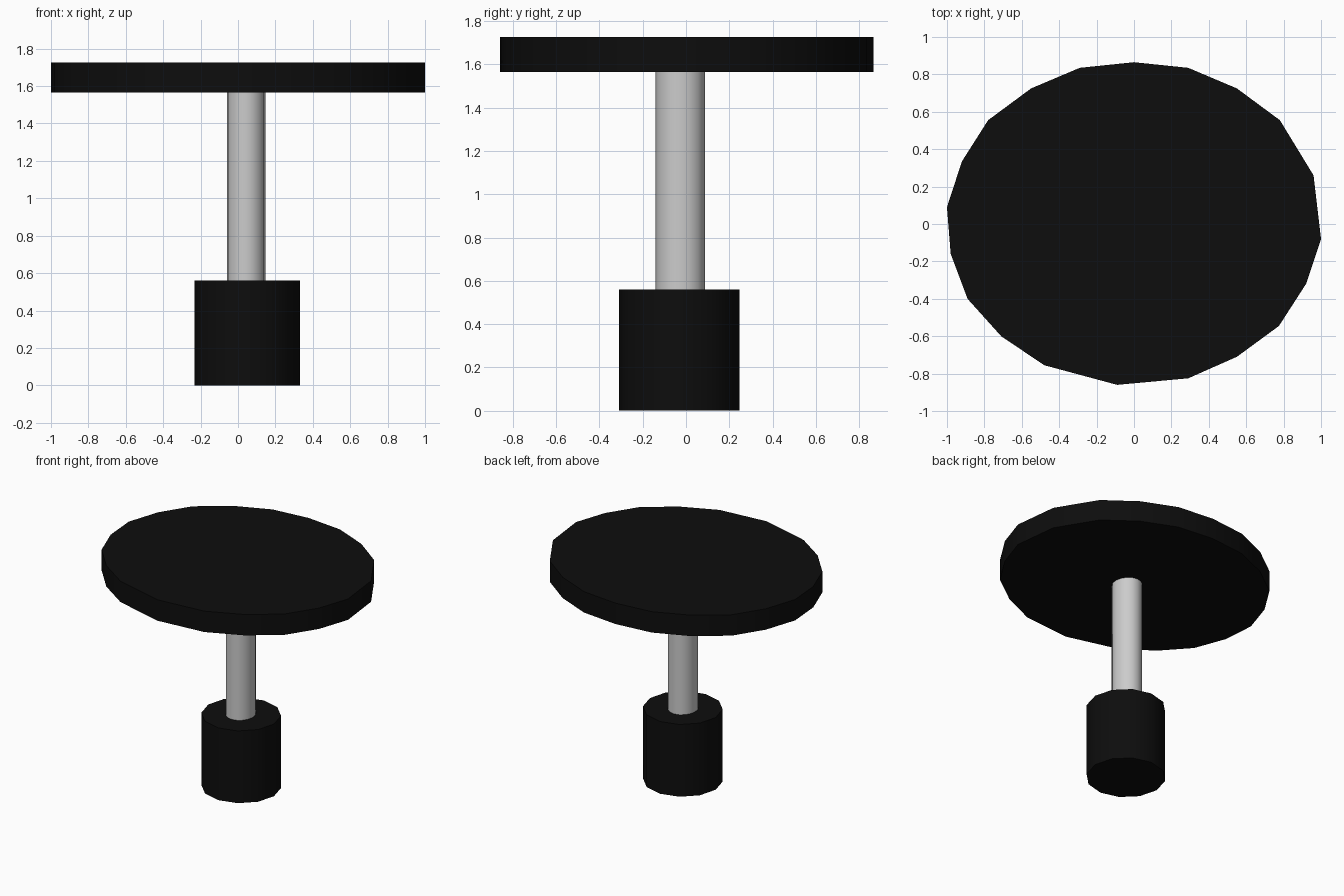
import bpy, bmesh
from math import cos, sin, pi, radians

if "Cube" in bpy.data.objects:
    bpy.data.objects.remove(bpy.data.objects["Cube"])


def ring(cx, cy, rx, ry, n):
    return [(cx + rx * cos(2 * pi * i / n), cy + ry * sin(2 * pi * i / n)) for i in range(n)]


def extrude_outline(name, outline, z0, z1, mat=None):
    """Closed prism from a counter-clockwise outline, smooth round the rim."""
    bm = bmesh.new()
    low = [bm.verts.new((x, y, z0)) for x, y in outline]
    high = [bm.verts.new((x, y, z1)) for x, y in outline]
    bm.faces.new(high)
    bm.faces.new(low[::-1])
    for i in range(len(outline)):
        j = (i + 1) % len(outline)
        bm.faces.new((low[i], low[j], high[j], high[i]))
    mesh = bpy.data.meshes.new(name)
    bm.to_mesh(mesh)
    bm.free()
    obj = bpy.data.objects.new(name, mesh)
    bpy.context.collection.objects.link(obj)
    if mat:
        mesh.materials.append(mat)
    bpy.ops.object.select_all(action='DESELECT')
    obj.select_set(True)
    bpy.context.view_layer.objects.active = obj
    bpy.ops.object.shade_smooth_by_angle(angle=radians(40))
    return obj


black = bpy.data.materials.new("black")
black.diffuse_color = (0.004, 0.004, 0.004, 1)
black.use_nodes = True
black.node_tree.nodes["Principled BSDF"].inputs["Base Color"].default_value = black.diffuse_color

# Slightly irregular oval table top
top_outline = [
    (1.0, -0.08), (0.96, 0.26), (0.78, 0.555), (0.55, 0.725), (0.29, 0.835),
    (0.0, 0.865), (-0.29, 0.835), (-0.55, 0.725), (-0.78, 0.555), (-0.92, 0.335),
    (-1.0, 0.09), (-0.98, -0.16), (-0.89, -0.40), (-0.71, -0.60), (-0.48, -0.755),
    (-0.09, -0.86), (0.29, -0.825), (0.55, -0.71), (0.775, -0.545), (0.92, -0.32)]
extrude_outline("table_top", top_outline, 1.565, 1.727, black)

# Grey stem
extrude_outline("stem", ring(0.043, -0.026, 0.103, 0.114, 16), 0.56, 1.565)

# Heavy round base
extrude_outline("base", ring(0.049, -0.031, 0.282, 0.279, 12), 0.0, 0.56, black)
